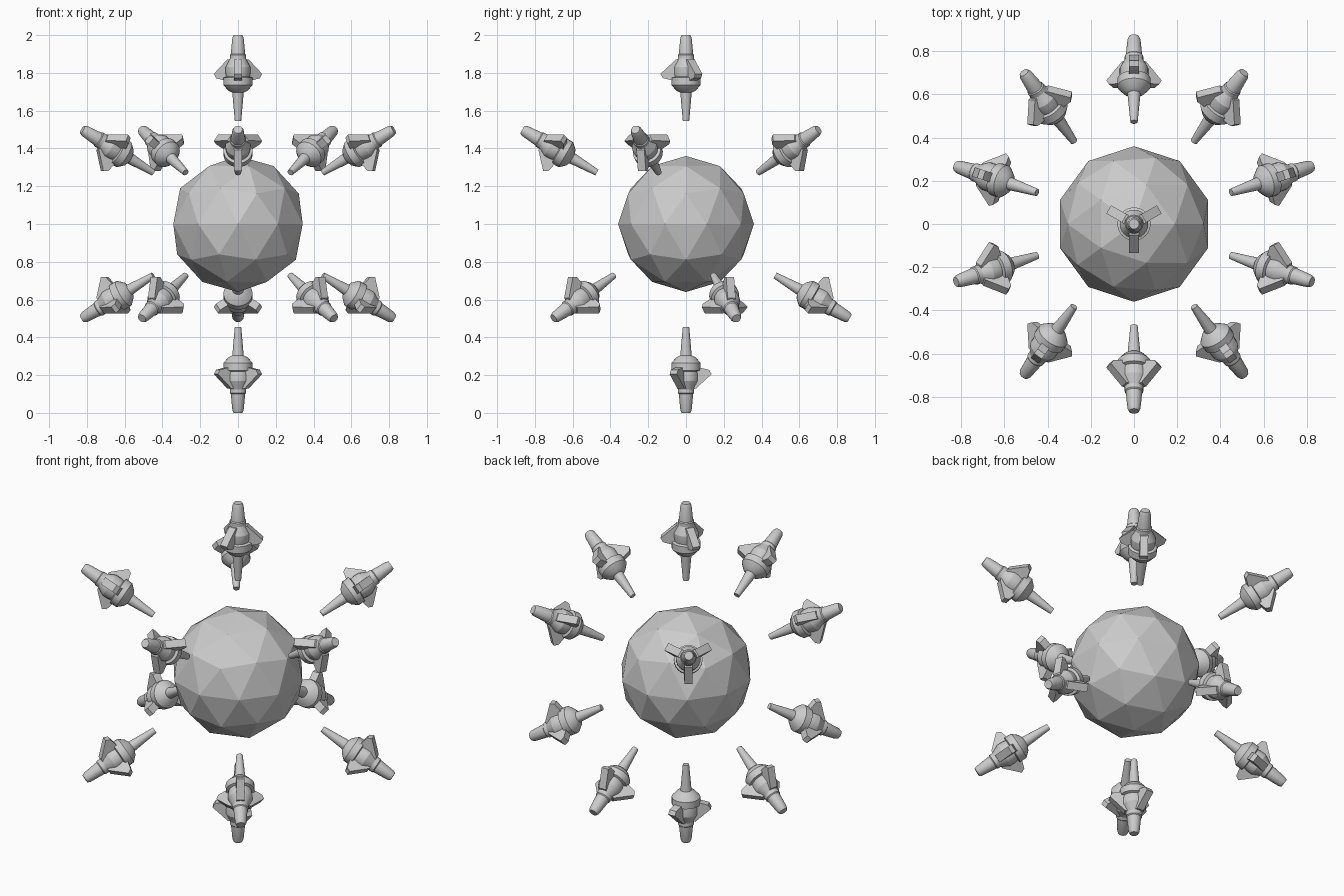
import bpy
import bmesh
from math import radians, cos, sin, pi
from mathutils import Matrix

cube = bpy.data.objects.get("Cube")
if cube:
    bpy.data.objects.remove(cube, do_unlink=True)

grey = bpy.data.materials.new("light_grey")
grey.use_nodes = True
COLOR = (0.6, 0.6, 0.6, 1)
grey.diffuse_color = COLOR
grey.node_tree.nodes["Principled BSDF"].inputs["Base Color"].default_value = COLOR

CENTER = Matrix.Translation((0, 0, 1))
SIDES = 24

# Pod outline as (radius, distance from the centre), inner tip to outer end
POD_PROFILE = [(0.017, 0.545), (0.03, 0.695), (0.05, 0.705), (0.077, 0.735),
               (0.077, 0.775), (0.062, 0.78), (0.066, 0.80), (0.066, 0.83),
               (0.043, 0.875), (0.043, 0.895), (0.038, 0.90), (0.03, 0.985),
               (0.023, 1.0)]
# Swept fin outline in the same coordinates
FIN_PROFILE = [(0.035, 0.872), (0.052, 0.872), (0.135, 0.795),
               (0.122, 0.772), (0.06, 0.757), (0.035, 0.757)]
FIN_HALF = 0.022


def add_body(bm):
    rings = []
    for r, d in POD_PROFILE:
        rings.append([bm.verts.new((r * cos(2 * pi * i / SIDES),
                                    r * sin(2 * pi * i / SIDES), d))
                      for i in range(SIDES)])
    for low, high in zip(rings, rings[1:]):
        for i in range(SIDES):
            j = (i + 1) % SIDES
            bm.faces.new((low[i], low[j], high[j], high[i]))
    bm.faces.new(rings[0][::-1])
    bm.faces.new(rings[-1])


def add_fin(bm, angle):
    turn = Matrix.Rotation(angle, 3, "Z")
    sides = []
    for s in (-FIN_HALF, FIN_HALF):
        sides.append([bm.verts.new((r, s, d)) for r, d in FIN_PROFILE])
    for v in sides[0] + sides[1]:
        v.co = turn @ v.co
    n = len(FIN_PROFILE)
    bm.faces.new(sides[0])
    bm.faces.new(sides[1][::-1])
    for i in range(n):
        j = (i + 1) % n
        bm.faces.new((sides[0][j], sides[0][i], sides[1][i], sides[1][j]))


def finish(bm, name):
    bmesh.ops.recalc_face_normals(bm, faces=bm.faces)
    mesh = bpy.data.meshes.new(name)
    bm.to_mesh(mesh)
    bm.free()
    mesh.materials.append(grey)
    return mesh


def place(name, mesh, matrix):
    obj = bpy.data.objects.new(name, mesh)
    obj.matrix_world = matrix
    bpy.context.collection.objects.link(obj)
    return obj


# Faceted core
bm = bmesh.new()
bmesh.ops.create_icosphere(bm, subdivisions=2, radius=0.36)
place("core_sphere", finish(bm, "core_sphere"), CENTER)

# Pod mesh with three fins, one of them towards the front
bm = bmesh.new()
add_body(bm)
for k in range(3):
    add_fin(bm, radians(-90 + 120 * k))
pod_mesh = finish(bm, "pod")

# Upper half: one pod on top and a ring of five; the lower half is turned over
upper = [("pole_pod", Matrix.Identity(4))]
for k in range(5):
    upper.append((f"ring_pod_{k + 1}",
                  Matrix.Rotation(radians(72 * k), 4, "Z") @ Matrix.Rotation(radians(60), 4, "X")))

pods = []
for half, flip in (("upper", 0), ("lower", 180)):
    turn = Matrix.Rotation(radians(flip), 4, "X")
    for name, matrix in upper:
        pods.append(place(f"{half}_{name}", pod_mesh, CENTER @ turn @ matrix))

# Smooth round surfaces, keep the steps and fins crisp
bpy.ops.object.select_all(action="DESELECT")
pods[0].select_set(True)
bpy.context.view_layer.objects.active = pods[0]
bpy.ops.object.shade_smooth_by_angle(angle=radians(25))
